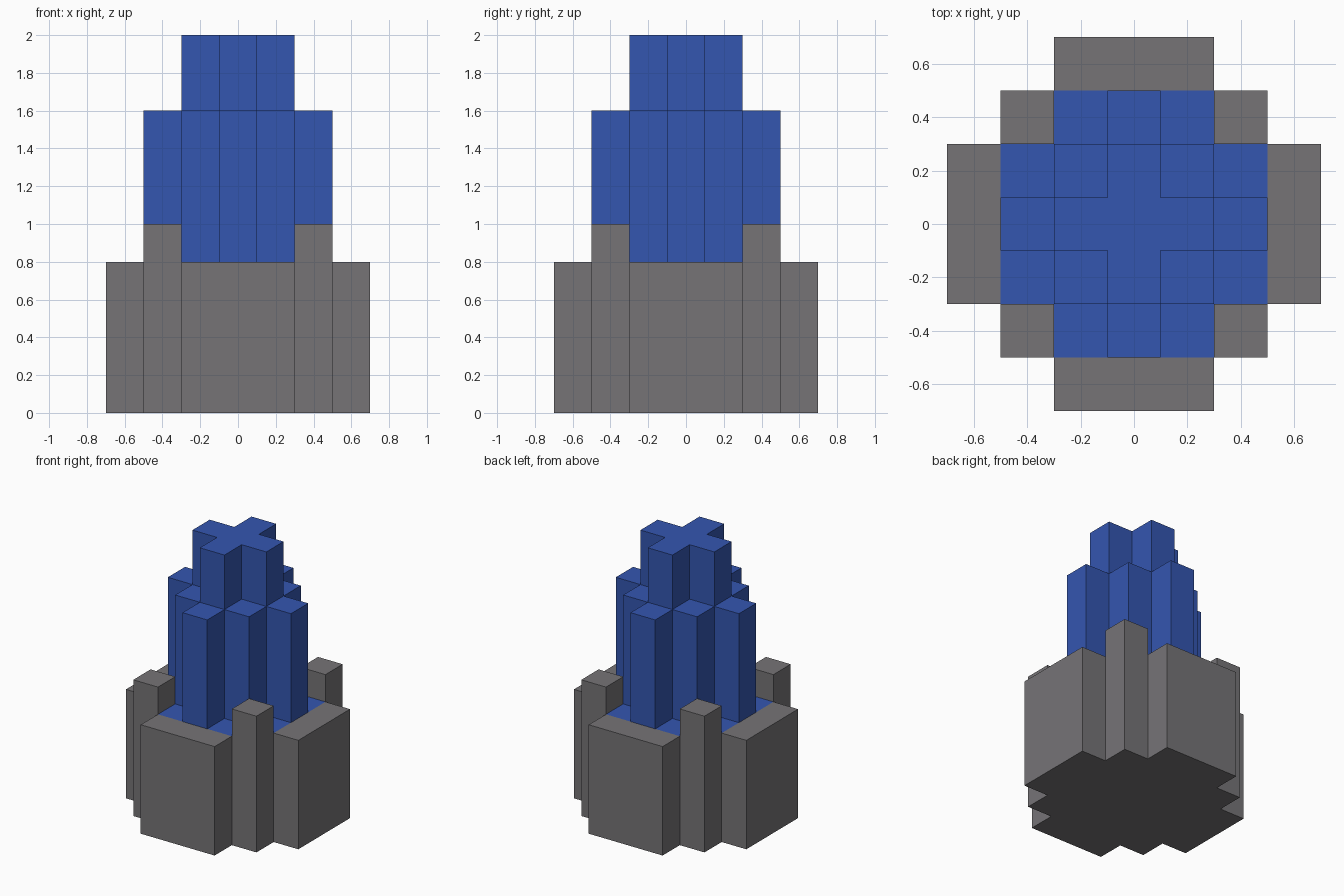
import bpy, bmesh
from mathutils import Matrix, Vector

cube = bpy.data.objects.get("Cube")
if cube:
    bpy.data.objects.remove(cube, do_unlink=True)


def make_material(name, colour):
    mat = bpy.data.materials.new(name)
    mat.use_nodes = True
    mat.diffuse_color = colour
    mat.node_tree.nodes["Principled BSDF"].inputs["Base Color"].default_value = colour
    return mat


GREY = make_material("stone grey", (0.18, 0.174, 0.183, 1))
BLUE = make_material("deep blue", (0.034, 0.093, 0.435, 1))


def four_fold(quarter):
    """Repeat a quarter outline around z to close a stepped cross."""
    points = []
    for x, y in quarter:
        points.append((x, y))
    for turn in range(3):
        points += [(-y, x) for x, y in points[-len(quarter):]]
    return points


def prism(name, outline, low, high, side, top=None, bottom=True):
    """Extrude an anticlockwise outline, with an optional top colour."""
    bm = bmesh.new()
    lower = [bm.verts.new((x, y, low)) for x, y in outline]
    upper = [bm.verts.new((x, y, high)) for x, y in outline]
    count = len(outline)
    for i in range(count):
        j = (i + 1) % count
        bm.faces.new((lower[i], lower[j], upper[j], upper[i]))
    cap = bm.faces.new(upper)
    if bottom:
        bm.faces.new(lower[::-1])
    mesh = bpy.data.meshes.new(name)
    mesh.materials.append(side)
    if top:
        mesh.materials.append(top)
        cap.material_index = 1
    bm.to_mesh(mesh)
    bm.free()
    obj = bpy.data.objects.new(name, mesh)
    bpy.context.collection.objects.link(obj)
    return obj


def rectangle(x0, x1, y0, y1):
    return [(x0, y0), (x1, y0), (x1, y1), (x0, y1)]


def turned(outline, turn):
    spin = Matrix.Rotation(turn * 1.5707963, 2)
    return [tuple(round(c, 4) for c in spin @ Vector(p)) for p in outline]


# Base: cross-shaped core with a blue floor on top
prism("base_core", four_fold([(0.5, -0.3), (0.5, 0.3), (0.3, 0.3)]),
      0, 0.8, GREY, top=BLUE)

# Base: outer wall slab on each side and a taller post in each corner
slab = rectangle(0.5, 0.7, -0.3, 0.3)
post = rectangle(0.3, 0.5, 0.3, 0.5)
sides = ("left", "back", "right", "front")
corners = ("back_left", "back_right", "front_right", "front_left")
for turn in range(4):
    prism(sides[turn] + "_wall", turned(slab, turn), 0, 0.8, GREY)
    prism(corners[turn] + "_post", turned(post, turn), 0, 1.0, GREY)

# Tower: stepped diamond shaft with a smaller cross on top
prism("tower_shaft",
      four_fold([(0.5, -0.1), (0.5, 0.1), (0.3, 0.1), (0.3, 0.3), (0.1, 0.3)]),
      0.8, 1.6, BLUE, bottom=False)
prism("tower_top", four_fold([(0.3, -0.1), (0.3, 0.1), (0.1, 0.1)]),
      1.6, 2.0, BLUE, bottom=False)
